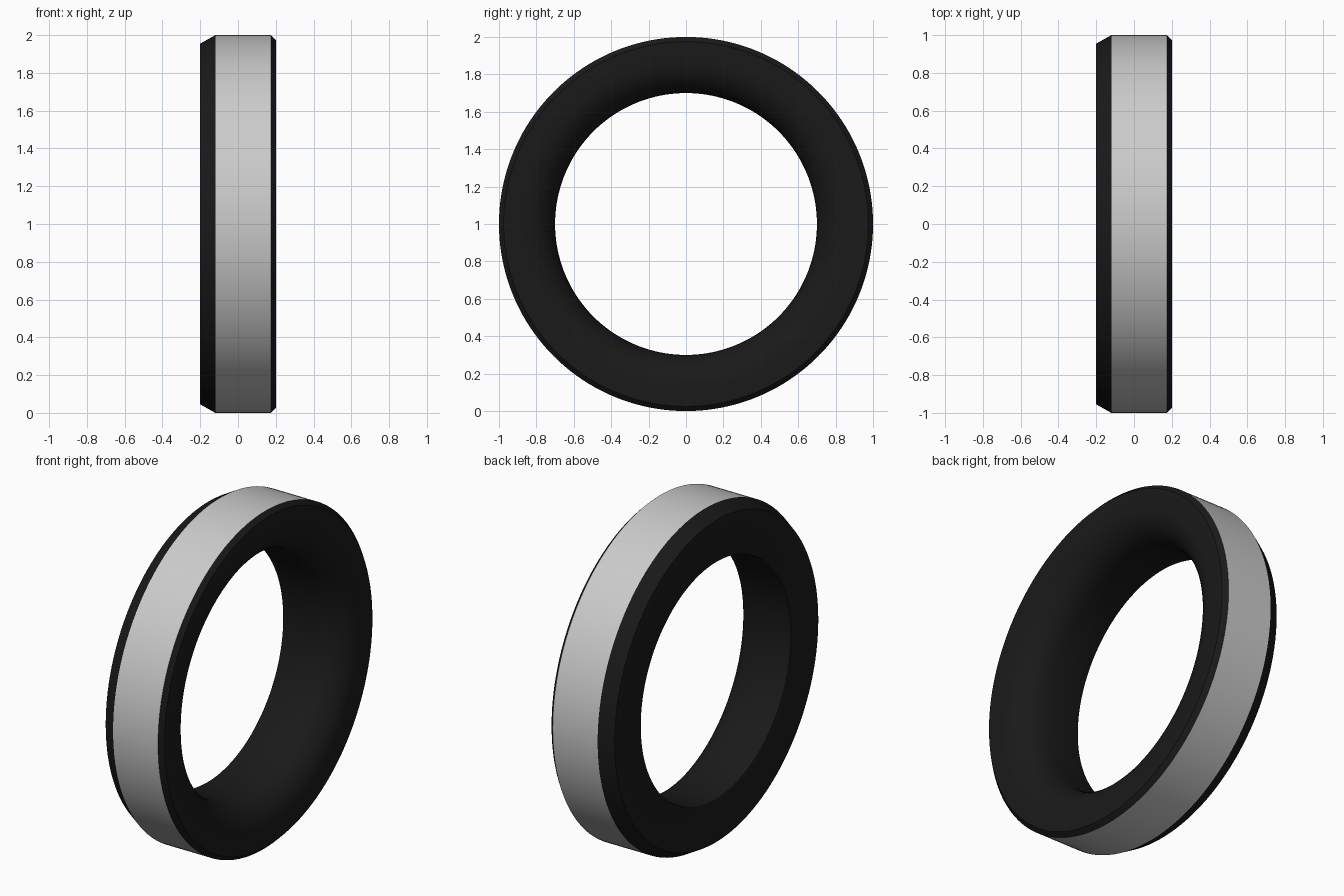
import bpy, bmesh
from math import sin, cos, pi, radians

if "Cube" in bpy.data.objects:
    bpy.data.objects.remove(bpy.data.objects["Cube"])

SEG = 160

def lathe(name, profile, closed=False, colour=None):
    """Spin an (x, radius) profile around the x axis through z = 1."""
    bm = bmesh.new()
    rings = []
    for x, r in profile:
        rings.append([bm.verts.new((x, r * cos(2 * pi * i / SEG), 1 + r * sin(2 * pi * i / SEG)))
                      for i in range(SEG)])
    for a, b in zip(rings, rings[1:]):
        for i in range(SEG):
            j = (i + 1) % SEG
            bm.faces.new((a[i], b[i], b[j], a[j]))
    me = bpy.data.meshes.new(name)
    bm.normal_update()
    bm.to_mesh(me)
    bm.free()
    ob = bpy.data.objects.new(name, me)
    bpy.context.collection.objects.link(ob)
    if colour:
        mat = bpy.data.materials.new(name + "_black")
        mat.diffuse_color = colour
        mat.use_nodes = True
        mat.node_tree.nodes["Principled BSDF"].inputs["Base Color"].default_value = mat.diffuse_color
        me.materials.append(mat)
    bpy.ops.object.select_all(action='DESELECT')
    ob.select_set(True)
    bpy.context.view_layer.objects.active = ob
    bpy.ops.object.shade_smooth_by_angle(angle=radians(25))
    return ob

# Black body: chamfered outer edges, bore with a large fillet on the right
R = 0.18
fillet = [(0.2 - R + R * cos(t), 0.7 + R - R * sin(t))
          for t in (pi / 2 * k / 10 for k in range(11))]
small = [(-0.185, 0.70), (-0.196, 0.704), (-0.2, 0.715)]
body = [(0.175, 1.0), (0.2, 0.975)] + fillet + small + [(-0.2, 0.955), (-0.12, 1.0)]
lathe("ring_body", body[::-1], colour=(0.01, 0.01, 0.01, 1))

# Grey outer band closing the section
lathe("outer_band", [(0.175, 1.0), (-0.12, 1.0)])

# Make all normals face outwards
for ob in bpy.context.collection.objects:
    bm = bmesh.new()
    bm.from_mesh(ob.data)
    bm.normal_update()
    top = max(bm.faces, key=lambda f: f.calc_center_median().z)
    if top.normal.z < 0:
        bmesh.ops.reverse_faces(bm, faces=bm.faces[:])
    bm.to_mesh(ob.data)
    bm.free()
